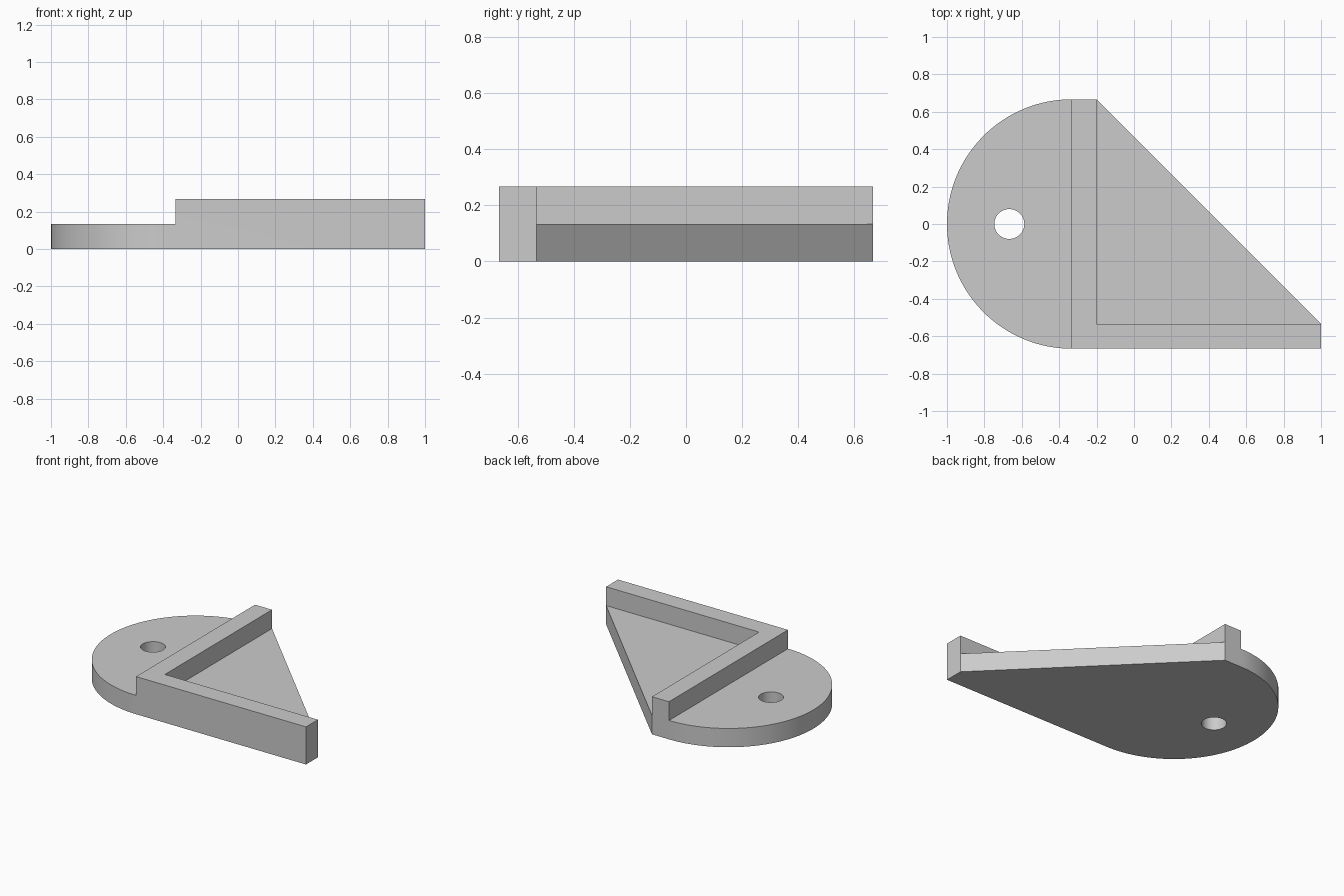
import bpy
import bmesh
from math import cos, sin, pi, radians

U = 2 / 15            # wall thickness, also the base plate height
R = 5 * U             # radius of the rounded end
CX = -2.5 * U         # centre of the rounded end

cube = bpy.data.objects.get("Cube")
if cube:
    bpy.data.objects.remove(cube)

grey = bpy.data.materials.new("plain grey")
grey.use_nodes = True
colour = (0.6, 0.6, 0.6, 1)
grey.diffuse_color = colour
grey.node_tree.nodes["Principled BSDF"].inputs["Base Color"].default_value = colour


def prism(name, outline, z0, z1):
    """Extrude a flat outline from z0 up to z1."""
    bm = bmesh.new()
    face = bm.faces.new([bm.verts.new((x, y, z0)) for x, y in outline])
    top = bmesh.ops.extrude_face_region(bm, geom=[face])["geom"]
    verts = [v for v in top if isinstance(v, bmesh.types.BMVert)]
    bmesh.ops.translate(bm, verts=verts, vec=(0, 0, z1 - z0))
    bmesh.ops.recalc_face_normals(bm, faces=bm.faces)
    mesh = bpy.data.meshes.new(name)
    bm.to_mesh(mesh)
    bm.free()
    mesh.materials.append(grey)
    obj = bpy.data.objects.new(name, mesh)
    bpy.context.collection.objects.link(obj)
    return obj


def arc(cx, r, start, end, steps):
    return [(cx + r * cos(start + (end - start) * i / steps),
             r * sin(start + (end - start) * i / steps)) for i in range(steps + 1)]


def rect(x0, x1, y0, y1):
    return [(x0, y0), (x1, y0), (x1, y1), (x0, y1)]


# Full-height body: rounded end, straight front, sloping back
outline = arc(CX, R, pi / 2, 3 * pi / 2, 64) + [(1, -R), (1, U - R), (CX + U, R)]
body = prism("bracket_body", outline, 0, 2 * U)

# Lower the rounded end and the triangular floor, then drill the hole
cutters = [
    prism("round_end_cutter", rect(-2, CX, -2, 2), U, 1),
    prism("floor_cutter", rect(CX + U, 2, U - R, 2), U, 1),
    prism("hole_cutter", arc(-R, 0.08, 0, 2 * pi, 48)[:-1], -1, 1),
]
for cutter in cutters:
    cutter.hide_render = True
    mod = body.modifiers.new(cutter.name, "BOOLEAN")
    mod.operation = "DIFFERENCE"
    mod.solver = "EXACT"
    mod.object = cutter

bpy.context.view_layer.objects.active = body
body.select_set(True)
for cutter in cutters:
    bpy.ops.object.modifier_apply(modifier=cutter.name)
    bpy.data.objects.remove(cutter)

bpy.ops.object.shade_smooth_by_angle(angle=radians(30))
